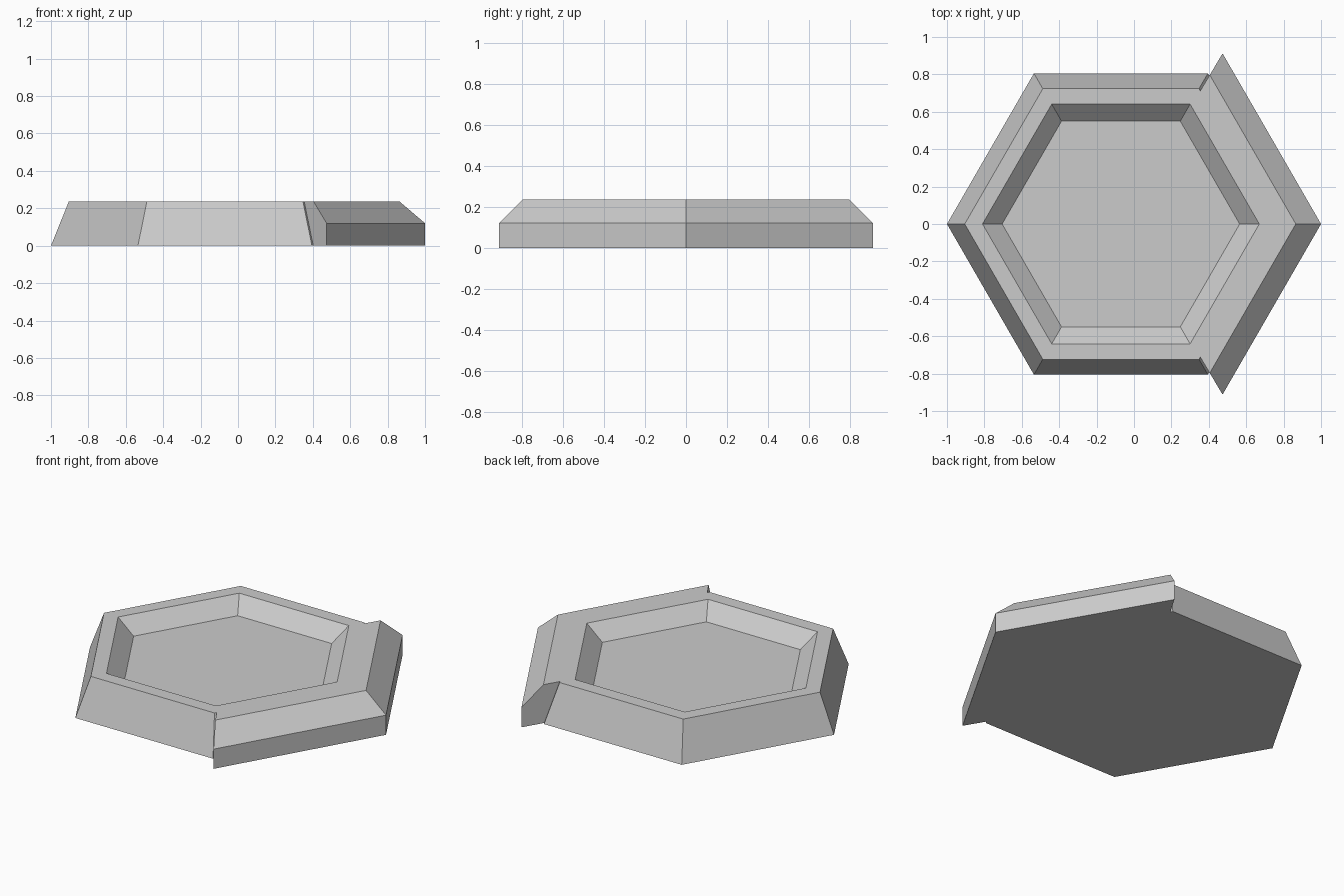
import bpy, bmesh
from math import radians, sin, cos

if "Cube" in bpy.data.objects:
    bpy.data.objects.remove(bpy.data.objects["Cube"], do_unlink=True)

CENTRE_X = -0.07
TOP = 0.235

grey = bpy.data.materials.new("light_grey")
grey.use_nodes = True
grey.diffuse_color = (0.6, 0.6, 0.6, 1)
grey.node_tree.nodes["Principled BSDF"].inputs["Base Color"].default_value = (0.6, 0.6, 0.6, 1)


def on_hexagon(radius, degrees, z):
    """Point on the outline of a hexagon with a corner on +x."""
    offset = degrees % 60 - 30
    r = radius * cos(radians(30)) / cos(radians(offset))
    a = radians(degrees)
    return (CENTRE_X + r * cos(a), r * sin(a), z)


def sweep(name, profile, angles, full_turn):
    """Sweep a (radius, z) profile round the hexagon and cap its open ends."""
    bm = bmesh.new()
    rings = [[bm.verts.new(on_hexagon(r, a, z)) for a in angles] for r, z in profile]
    if full_turn:
        bm.faces.new(rings[0])
        bm.faces.new(rings[-1])
    else:
        rings.append(rings[0])
        for end in (0, -1):
            bm.faces.new([ring[end] for ring in rings[:-1]])
    count = len(angles)
    for low, high in zip(rings, rings[1:]):
        for i in range(count if full_turn else count - 1):
            j = (i + 1) % count
            bm.faces.new((low[i], low[j], high[j], high[i]))
    bmesh.ops.recalc_face_normals(bm, faces=bm.faces)
    mesh = bpy.data.meshes.new(name)
    bm.to_mesh(mesh)
    bm.free()
    mesh.materials.append(grey)
    obj = bpy.data.objects.new(name, mesh)
    bpy.context.collection.objects.link(obj)
    return obj


# Hexagonal tray with sloping sides, a flat rim and a sunken floor
sweep("hexagonal_tray",
      [(0.93, 0), (0.835, TOP), (0.74, TOP), (0.635, 0.146)],
      range(0, 360, 60), True)

# Bevelled band wrapped round the two +x sides
sweep("side_band",
      [(0.835, TOP), (0.935, TOP), (1.07, 0.12), (1.07, 0), (0.93, 0)],
      (-59.2, 0, 59.2), False)
